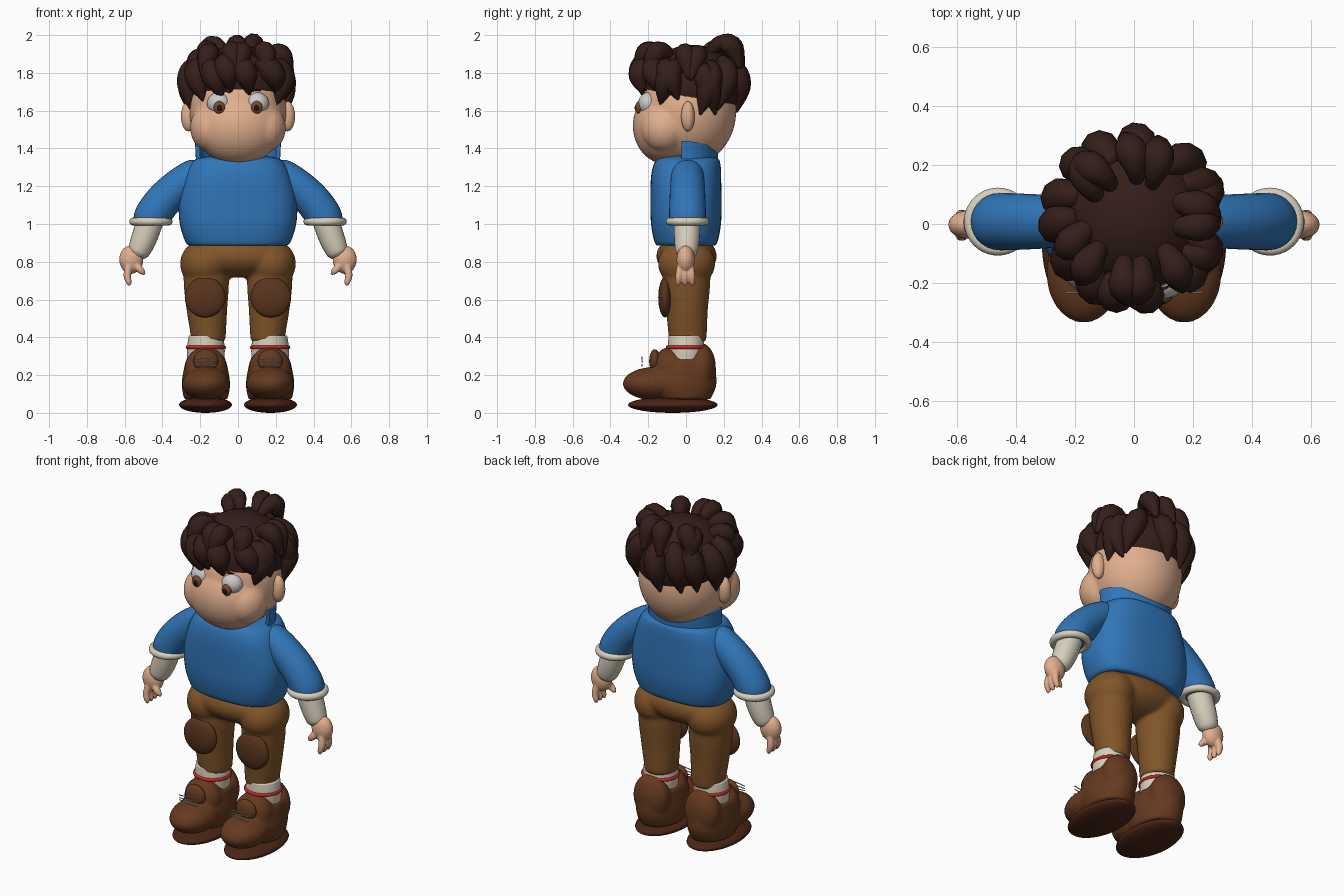
import bpy, bmesh, math, random
from mathutils import Vector

if "Cube" in bpy.data.objects:
    bpy.data.objects.remove(bpy.data.objects["Cube"])
random.seed(4)

COL = dict(skin=(.76, .43, .27), blue=(.03, .18, .48), pants=(.22, .09, .022),
           shoe=(.13, .042, .014), sole=(.07, .018, .008), patch=(.1, .035, .012),
           hair=(.035, .013, .01), cream=(.68, .62, .5), red=(.55, .02, .015),
           white=(.9, .9, .9), iris=(.2, .07, .02), black=(.01, .008, .008))
MATS = {}
for k, c in COL.items():
    MATS[k] = bpy.data.materials.new(k)
    MATS[k].diffuse_color = (*c, 1)


def finish(name, bm, mat):
    bmesh.ops.recalc_face_normals(bm, faces=bm.faces)
    me = bpy.data.meshes.new(name)
    bm.to_mesh(me)
    bm.free()
    me.polygons.foreach_set("use_smooth", [True] * len(me.polygons))
    me.materials.append(MATS[mat])
    ob = bpy.data.objects.new(name, me)
    bpy.context.collection.objects.link(ob)
    return ob


def blend(name, obs, mat, voxel=.011, smooth=6):
    """Fuse overlapping volumes into one soft skin."""
    bm = bmesh.new()
    for ob in obs:
        bm.from_mesh(ob.data)
        bpy.data.objects.remove(ob)
    ob = finish(name, bm, mat)
    m = ob.modifiers.new("fuse", "REMESH")
    m.mode, m.voxel_size, m.use_smooth_shade = "VOXEL", voxel, True
    m = ob.modifiers.new("soften", "SMOOTH")
    m.factor, m.iterations = .5, smooth


def ball(name, c, r, mat, seg=32):
    bm = bmesh.new()
    bmesh.ops.create_uvsphere(bm, u_segments=seg, v_segments=seg // 2, radius=1)
    for v in bm.verts:
        v.co = Vector(c) + Vector([v.co[i] * r[i] for i in range(3)])
    return finish(name, bm, mat)


def skin_rings(name, rings, mat, closed=False):
    bm = bmesh.new()
    vs = [[bm.verts.new(p) for p in ring] for ring in rings]
    n = len(vs[0])
    for a, b in zip(vs, vs[1:] + vs[:1] if closed else vs[1:]):
        for i in range(n):
            bm.faces.new((a[i], a[(i + 1) % n], b[(i + 1) % n], b[i]))
    if not closed:
        bm.faces.new(vs[0])
        bm.faces.new(vs[-1])
    return finish(name, bm, mat)


def smooth_path(rows, steps=6):
    """Catmull-Rom through rows of equal length."""
    rows = [rows[0]] + list(rows) + [rows[-1]]
    out = []
    for p0, p1, p2, p3 in zip(rows, rows[1:], rows[2:], rows[3:]):
        for k in range(steps):
            t = k / steps
            out.append([.5 * (2 * b + (c - a) * t + (2 * a - 5 * b + 4 * c - d) * t * t
                              + (3 * b - a - 3 * c + d) * t ** 3)
                        for a, b, c, d in zip(p0, p1, p2, p3)])
    return out + [list(rows[-1])]


def tube(name, rows, mat, n=16, side=Vector((0, 1, 0))):
    """Rows are x, y, z, radius."""
    rows = smooth_path(rows)
    pts = [Vector(r[:3]) for r in rows]
    rings = []
    for i, p in enumerate(pts):
        t = (pts[min(i + 1, len(pts) - 1)] - pts[max(i - 1, 0)]).normalized()
        u = (side - t * side.dot(t)).normalized()
        w = t.cross(u)
        r = max(rows[i][3], .003)
        rings.append([p + r * (math.cos(a) * u + math.sin(a) * w)
                      for a in (2 * math.pi * k / n for k in range(n))])
    return skin_rings(name, rings, mat)


def loft(name, rows, mat, power=2, n=40):
    """Upright body; rows are z, centre x, centre y, half width, half depth."""
    rings = []
    for z, cx, cy, rx, ry in smooth_path(rows):
        ring = []
        for k in range(n):
            c, s = math.cos(2 * math.pi * k / n), math.sin(2 * math.pi * k / n)
            ring.append((cx + rx * math.copysign(abs(c) ** (2 / power), c),
                         cy + ry * math.copysign(abs(s) ** (2 / power), s), z))
        rings.append(ring)
    return skin_rings(name, rings, mat)


def torus(name, c, R, r, mat):
    bm = bmesh.new()
    rings = [[bm.verts.new((c[0] + (R + r * math.cos(b)) * math.cos(a),
                            c[1] + (R + r * math.cos(b)) * math.sin(a), c[2] + r * math.sin(b)))
              for b in (math.tau * j / 12 for j in range(12))]
             for a in (math.tau * k / 40 for k in range(40))]
    rings = [[v.co.copy() for v in ring] for ring in rings]
    bm.free()
    return skin_rings(name, rings, mat, True)


# Head and face
head = [ball("skull", (0, .01, 1.598), (.258, .256, .29), "skin", 48),
        ball("face", (0, -.1, 1.52), (.235, .182, .205), "skin", 48)]
for s in (-1, 1):
    head.append(ball("cheek", (s * .14, -.115, 1.51), (.114, .125, .13), "skin"))
    ball("ear", (s * .262, .01, 1.57), (.04, .036, .08), "skin", 24)
    ball("eye", (s * .1, -.197, 1.638), (.064, .056, .06), "white", 24)
    ball("iris", (s * .099, -.25, 1.617), (.03, .018, .034), "iris", 20)
    ball("pupil", (s * .098, -.262, 1.615), (.015, .01, .018), "black", 16)
    tube("eyebrow", [(s * .04, -.225, 1.695, .003), (s * .075, -.228, 1.709, .007),
                     (s * .12, -.21, 1.706, .003)], "hair", 8)
blend("head", head, "skin")

# Hair cap and curling locks
ball("hair_cap", (0, .03, 1.72), (.255, .255, .228), "hair", 40)


def lock(a, profile, lift=0, shift=0):
    j = random.uniform(-.015, .015) + shift
    twist = random.choice((-.4, -.2, .2, .4))
    rows = []
    for k, (d, z, r) in enumerate(profile):
        b = a + twist * k / 3
        rows.append((d * math.cos(b), .018 + d * math.sin(b), z + j + lift * k / 3, r))
    tube("hair_lock", rows, "hair", 10, Vector((-math.sin(a), math.cos(a), .01)))


for k in range(15):
    a = 2 * math.pi * (k + .5) / 15 + random.uniform(-.06, .06)
    front = max(0, -math.sin(a))
    lock(a, [(.2, 1.86, .03), (.25, 1.8, .06), (.265, 1.71, .058), (.25, 1.59, .006)],
         .1 * front ** .6)
for k in range(11):
    a = 2 * math.pi * k / 11 + math.pi / 2 + random.uniform(-.1, .1)
    s = math.sin(a)
    lock(a, [(.12, 1.87, .02), (.18, 1.92, .042), (.235, 1.905, .055), (.285, 1.79, .012)],
         0, (.03 if s > 0 else .005) * abs(s) - .04 * (1 - abs(s)))

# Jumper and standing collar
loft("jumper", [(.885, 0, 0, .24, .14), (.9, 0, 0, .275, .165), (1.0, 0, 0, .308, .185),
                (1.12, 0, 0, .312, .188), (1.24, 0, 0, .285, .186), (1.31, 0, .005, .255, .178),
                (1.345, 0, .01, .22, .16), (1.36, 0, .01, .15, .11)], "blue", 2.7, 48)
arc = []
for k in range(31):
    a = math.radians(-8 + 196 * k / 30)
    c, s = math.cos(a), math.sin(a)
    top = 1.44 - .025 * max(0, s)
    arc.append([(rx * c, ry * s, z) for rx, ry, z in
                ((.2, .15, 1.32), (.222, .168, 1.32), (.228, .172, top), (.206, .155, top))])
skin_rings("collar", arc, "blue").data.shade_flat()

# Arms and hands
for s in (-1, 1):
    tube("sleeve", [(s * .17, .008, 1.29, .03), (s * .21, .008, 1.27, .08),
                    (s * .29, .008, 1.22, .09), (s * .385, .008, 1.135, .095),
                    (s * .448, .008, 1.05, .097), (s * .458, .008, 1.01, .095)], "blue", 28)
    torus("sleeve_cuff", (s * .461, .008, 1.013), .094, .021, "cream")
    tube("forearm", [(s * .46, .005, 1.03, .07), (s * .495, .005, .93, .068),
                     (s * .525, .002, .855, .058), (s * .535, 0, .83, .04)], "cream", 24)
    hand = [ball("palm", (s * .565, -.002, .812), (.064, .048, .075), "skin", 24)]
    for y in (-.033, -.004, .026):
        hand.append(tube("finger", [(s * .575, y * .8, .79, .02), (s * .586, y * 1.1, .73, .02),
                                    (s * .578, y * 1.25, .69, .015),
                                    (s * .576, y * 1.25, .672, .004)], "skin", 12))
    hand.append(tube("thumb", [(s * .545, -.02, .79, .022), (s * .52, -.03, .76, .02),
                               (s * .502, -.03, .742, .014), (s * .493, -.03, .732, .004)],
                     "skin", 12))
    blend("hand", hand, "skin", .005, 2)

# Trousers
trousers = [ball("hips", (0, .003, .83), (.294, .16, .115), "pants", 40)]
for s in (-1, 1):
    trousers.append(ball("thigh", (s * .176, .003, .79), (.131, .152, .127), "pants"))
    trousers.append(loft("leg", [(.86, s * .17, .003, .11, .12), (.7, s * .168, .003, .12, .126),
                                 (.55, s * .165, .005, .108, .111), (.42, s * .158, .008, .094, .102),
                                 (.375, s * .158, .008, .09, .098)], "pants"))
    ball("knee_patch", (s * .174, -.11, .612), (.108, .037, .107), "patch")
blend("trousers", trousers, "pants")

# Socks and shoes; front and rear ankle flaps leave the side notch open
for s in (-1, 1):
    x = s * .17
    loft("sock", [(.2, x, 0, .09, .09), (.33, x, 0, .1, .096), (.41, x, 0, .09, .092)], "cream")
    torus("sock_stripe", (x, 0, .347), .097, .01, "red")
    ball("sole", (s * .172, -.07, .0425), (.14, .237, .0425), "sole", 40)
    blend("shoe", [
        ball("toe", (x, -.165, .155), (.127, .17, .088), "shoe", 40),
        loft("body", [(.07, x, -.01, .115, .14), (.14, x, -.03, .128, .19),
                      (.2, x, -.025, .123, .186), (.25, x, -.012, .113, .167),
                      (.285, x, .005, .106, .14)], "shoe"),
        ball("heel_flap", (x, .082, .235), (.112, .077, .135), "shoe"),
        ball("front_flap", (x, -.085, .235), (.113, .09, .115), "shoe")], "shoe")
    ball("shoe_tongue", (x, -.165, .275), (.066, .03, .062), "shoe", 24)
    for z, t in ((.252, -.004), (.272, .004), (.29, .006)):
        tube("shoelace", [(x - .06, -.232, z - t, .003), (x, -.234, z, .003),
                          (x + .06, -.232, z + t, .003)], "cream", 8)

for m in bpy.data.materials:
    if m.users and not m.is_grease_pencil:
        m.use_nodes = True
        m.node_tree.nodes["Principled BSDF"].inputs["Base Color"].default_value = m.diffuse_color
